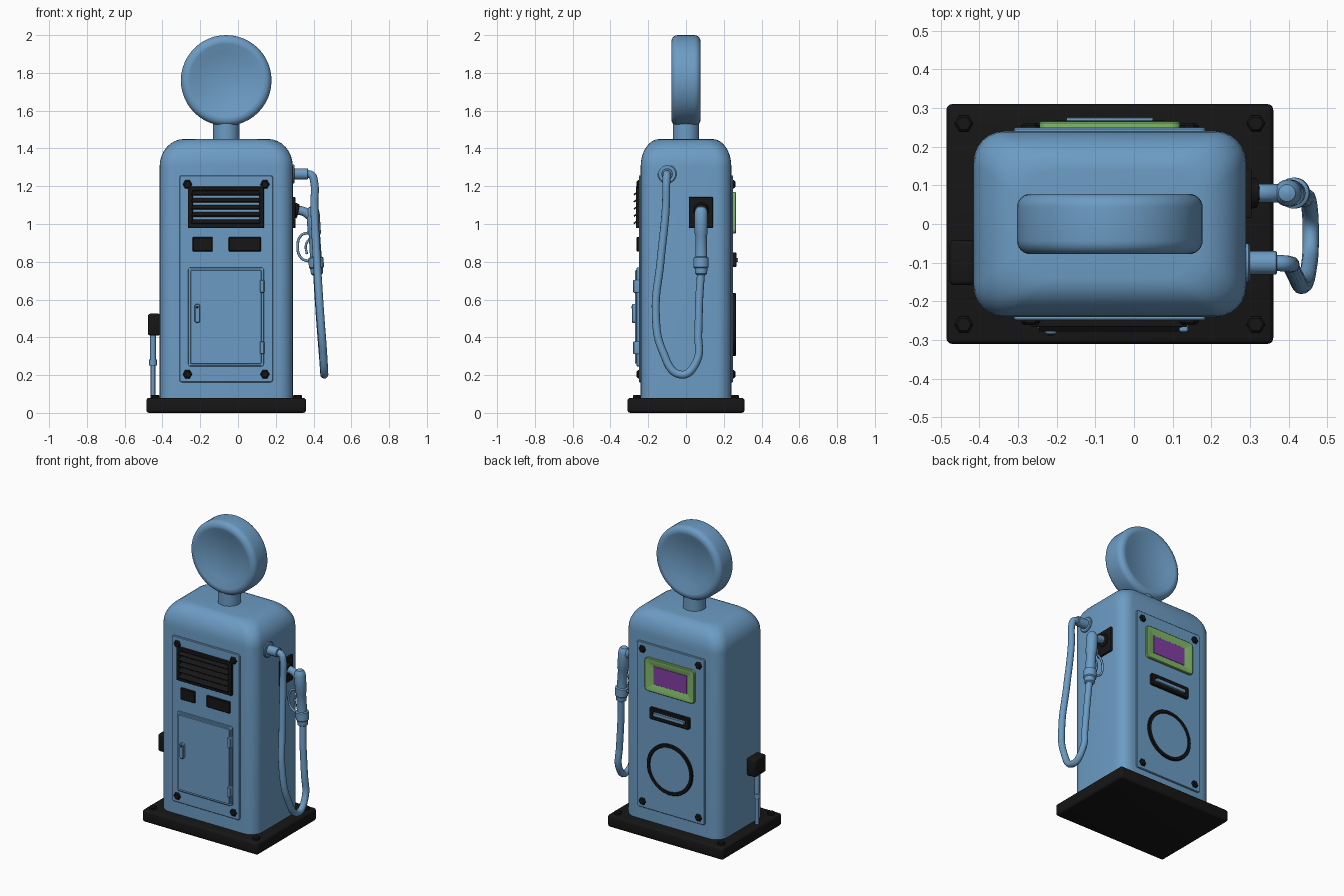
import bpy, bmesh, math
from mathutils import Vector, Matrix

if "Cube" in bpy.data.objects:
    bpy.data.objects.remove(bpy.data.objects["Cube"])

def mat(name, c):
    m = bpy.data.materials.new(name)
    m.diffuse_color = (*c, 1)
    m.use_nodes = True
    m.node_tree.nodes["Principled BSDF"].inputs["Base Color"].default_value = m.diffuse_color
    return m

BLUE = mat("blue_paint", (0.15, 0.33, 0.55))
BLACK = mat("black_metal", (0.008, 0.008, 0.008))
GREEN = mat("green_trim", (0.22, 0.48, 0.14))
PURPLE = mat("purple_screen", (0.22, 0.05, 0.38))
CX = -0.0625  # centre line of the cabinet

def finish(name, bm, m):
    bmesh.ops.recalc_face_normals(bm, faces=bm.faces)
    me = bpy.data.meshes.new(name)
    bm.to_mesh(me)
    bm.free()
    me.materials.append(m)
    o = bpy.data.objects.new(name, me)
    bpy.context.collection.objects.link(o)
    return o

def loft(name, rings, m):
    """Skin a list of point rings and cap both ends."""
    bm = bmesh.new()
    vs = [[bm.verts.new(p) for p in r] for r in rings]
    n = len(vs[0])
    for a, b in zip(vs, vs[1:]):
        for i in range(n):
            bm.faces.new((a[i], a[(i + 1) % n], b[(i + 1) % n], b[i]))
    bm.faces.new(vs[0])
    bm.faces.new(vs[-1])
    return finish(name, bm, m)

def rounded(hx, hy, r, n=6):
    pts = []
    for k, (sx, sy) in enumerate(((1, 1), (-1, 1), (-1, -1), (1, -1))):
        for i in range(n + 1):
            a = math.pi / 2 * (k + i / n)
            pts.append((sx * (hx - r) + r * math.cos(a), sy * (hy - r) + r * math.sin(a)))
    return pts

def plate(name, cx, cz, side, rings, m):
    """Rounded plate on the front (side -1) or back (side 1); rings are (half x, half z, radius, depth)."""
    return loft(name, [[(cx + u, side * d, cz + v) for u, v in rounded(hx, hz, r, 4)]
                       for hx, hz, r, d in rings], m)

def slab(name, cx, cz, side, hx, hz, d0, d1, m, r=0.01, ch=0.004):
    return plate(name, cx, cz, side, [(hx, hz, r, d0), (hx, hz, r, d1 - ch),
                                      (hx - ch, hz - ch, r * 0.7, d1)], m)

def box(name, lo, hi, m, bev=0.0, tilt=0.0):
    lo, hi = Vector(lo), Vector(hi)
    bm = bmesh.new()
    bmesh.ops.create_cube(bm, size=1)
    bmesh.ops.scale(bm, vec=hi - lo, verts=bm.verts)
    if bev:
        bmesh.ops.bevel(bm, geom=bm.edges[:], offset=bev, segments=3, profile=0.5, affect='EDGES')
    bmesh.ops.rotate(bm, matrix=Matrix.Rotation(tilt, 3, 'X'), verts=bm.verts)
    bmesh.ops.translate(bm, vec=(lo + hi) / 2, verts=bm.verts)
    return finish(name, bm, m)

def lathe(name, origin, axis, prof, m, n=32):
    """Turn (radius, distance) pairs around an axis."""
    q = Vector(axis).to_track_quat('Z', 'Y')
    o = Vector(origin)
    return loft(name, [[o + q @ Vector((r * math.cos(2 * math.pi * i / n),
                                        r * math.sin(2 * math.pi * i / n), h))
                        for i in range(n)] for r, h in prof], m)

def tube(name, pts, r, m, cyclic=False):
    cu = bpy.data.curves.new(name, 'CURVE')
    cu.dimensions = '3D'
    cu.bevel_depth, cu.bevel_resolution, cu.resolution_u = r, 4, 8
    cu.use_fill_caps = True
    s = cu.splines.new('BEZIER')
    s.bezier_points.add(len(pts) - 1)
    for b, p in zip(s.bezier_points, pts):
        b.co = p
        b.handle_left_type = b.handle_right_type = 'AUTO'
    s.use_cyclic_u = cyclic
    cu.materials.append(m)
    o = bpy.data.objects.new(name, cu)
    bpy.context.collection.objects.link(o)
    bpy.ops.object.select_all(action='DESELECT')
    o.select_set(True)
    bpy.context.view_layer.objects.active = o
    bpy.ops.object.convert(target='MESH')

# base slab with anchor bolts
box("base", (CX - 0.4225, -0.31, 0), (CX + 0.4225, 0.31, 0.08), BLACK, 0.015)
for x in (-0.44, 0.315):
    for y in (-0.26, 0.26):
        lathe("anchor_bolt", (x, y, 0.075), (0, 0, 1), [(0.024, 0), (0.024, 0.015), (0.018, 0.021)], BLACK, 6)

# cabinet with a domed top edge
levels = [(0, 0.075), (0, 1.305)]
for i in range(1, 9):
    a = math.pi / 2 * i / 8
    levels.append((1 - math.cos(a), 1.305 + 0.145 * math.sin(a)))
loft("cabinet", [[(CX + u, v, z) for u, v in rounded(0.3525 - 0.13 * t, 0.24 - 0.1 * t, 0.08)]
                 for t, z in levels], BLUE)

# neck and round globe with dished faces
lathe("neck", (CX, 0, 1.44), (0, 0, 1), [(0.07, 0), (0.07, 0.12)], BLUE)
half = [(0.152, 0.055), (0.195, 0.078), (0.205, 0.078)]
half += [(0.205 + 0.035 * math.sin(a), 0.043 + 0.035 * math.cos(a))
         for a in (math.pi / 12 * k for k in range(1, 7))]
lathe("globe", (CX, 0, 1.76), (0, 1, 0), [(r, -h) for r, h in half] + half[::-1], BLUE, 48)

# front and back panels with corner bolts
for side, label in ((-1, "front"), (1, "back")):
    slab(label + "_panel", CX, 0.71, side, 0.248, 0.548, 0.23, 0.25, BLUE, 0.015)
    for x in (CX - 0.205, CX + 0.205):
        for z in (0.205, 1.21):
            lathe(label + "_panel_bolt", (x, side * 0.245, z), (0, side, 0),
                  [(0.025, 0), (0.025, 0.009), (0.017, 0.016)], BLACK, 6)

# louvred vent
for z in (0.989, 1.187):
    box("vent_rail", (-0.265, -0.266, z - 0.011), (0.137, -0.245, z + 0.011), BLACK, 0.003)
for x in (-0.252, 0.124):
    box("vent_stile", (x - 0.013, -0.266, 0.98), (x + 0.013, -0.245, 1.198), BLACK, 0.003)
for i in range(5):
    z = 1.012 + i * 0.038
    box("vent_slat", (-0.245, -0.279, z - 0.004), (0.117, -0.247, z + 0.004), BLACK, 0, math.radians(35))

# small front boxes
slab("small_plate", -0.187, 0.893, -1, 0.053, 0.038, 0.245, 0.262, BLACK, 0.004)
slab("wide_plate", 0.036, 0.893, -1, 0.085, 0.038, 0.245, 0.262, BLACK, 0.004)

# service door, hinges and handle
plate("door", -0.064, 0.508, -1, [(0.202, 0.262, 0.012, 0.245), (0.202, 0.262, 0.012, 0.259),
                                  (0.198, 0.258, 0.01, 0.262), (0.188, 0.248, 0.006, 0.262),
                                  (0.186, 0.246, 0.006, 0.269)], BLUE)
for z in (0.345, 0.67):
    slab("hinge", 0.128, z, -1, 0.012, 0.034, 0.25, 0.28, BLUE, 0.006)
slab("handle", -0.215, 0.527, -1, 0.015, 0.05, 0.26, 0.286, BLUE, 0.012)
lathe("handle_lock", (-0.215, -0.284, 0.56), (0, -1, 0), [(0.007, 0), (0.007, 0.004)], BLACK, 12)

# back display
plate("display_frame", CX, 1.06, 1, [(0.182, 0.11, 0.022, 0.245), (0.182, 0.11, 0.022, 0.261),
                                     (0.178, 0.106, 0.02, 0.265), (0.155, 0.083, 0.012, 0.265),
                                     (0.125, 0.062, 0.004, 0.254)], GREEN)
slab("display_screen", CX, 1.06, 1, 0.122, 0.06, 0.252, 0.256, PURPLE, 0.003, 0.001)

# card slot
plate("slot_bezel", CX, 0.81, 1, [(0.145, 0.038, 0.008, 0.245), (0.145, 0.038, 0.008, 0.264),
                                  (0.14, 0.033, 0.006, 0.268), (0.118, 0.016, 0.003, 0.268),
                                  (0.116, 0.014, 0.003, 0.258)], BLACK)
slab("slot_bar", CX, 0.81, 1, 0.112, 0.011, 0.255, 0.275, BLUE, 0.003, 0.001)

# round back ring with disc
lathe("back_ring", (CX, 0.245, 0.468), (0, 1, 0),
      [(0.166, 0), (0.166, 0.016), (0.162, 0.02), (0.147, 0.02), (0.143, 0.012)], BLACK, 48)
lathe("back_disc", (CX, 0.25, 0.468), (0, 1, 0), [(0.143, 0), (0.143, 0.009)], BLUE, 48)

# side junction box and conduit
box("junction_box", (-0.477, -0.158, 0.41), (-0.41, -0.042, 0.525), BLACK, 0.012)
lathe("conduit", (-0.45, -0.1, 0.075), (0, 0, 1),
      [(0.012, 0), (0.012, 0.175), (0.02, 0.175), (0.02, 0.207), (0.015, 0.207), (0.015, 0.34)], BLUE, 16)

# hose outlet
lathe("hose_outlet", (0.28, -0.1, 1.265), (1, 0, 0),
      [(0.05, 0), (0.05, 0.016), (0.045, 0.02), (0.03, 0.02), (0.03, 0.087), (0.027, 0.09)], BLUE)

# hose hanging in a loop
tube("hose", [(0.36, -0.1, 1.265), (0.39, -0.102, 1.258), (0.403, -0.104, 1.225), (0.404, -0.106, 1.1),
              (0.418, -0.135, 0.8), (0.435, -0.16, 0.53), (0.45, -0.125, 0.33), (0.457, -0.025, 0.202),
              (0.452, 0.055, 0.27), (0.44, 0.065, 0.42), (0.427, 0.07, 0.6), (0.418, 0.08, 0.75)], 0.021, BLUE)

# nozzle holster
box("holster_plate", (0.28, 0.015, 0.978), (0.304, 0.142, 1.143), BLACK, 0.004)
lathe("holster_socket", (0.295, 0.08, 1.072), (1, 0, -0.2), [(0.042, 0), (0.038, 0.022), (0.028, 0.025)], BLACK)

# nozzle: spout, grip and trigger guard
tube("spout", [(0.3, 0.08, 1.075), (0.35, 0.08, 1.065), (0.395, 0.08, 1.03)], 0.024, BLUE)
top, end = Vector((0.395, 0.08, 1.095)), Vector((0.418, 0.08, 0.73))
lathe("nozzle", top, end - top,
      [(0.008, 0), (0.022, 0.006), (0.032, 0.022), (0.035, 0.04), (0.035, 0.145), (0.03, 0.155), (0.031, 0.27),
       (0.04, 0.275), (0.04, 0.325), (0.034, 0.331), (0.031, 0.36), (0.022, 0.366)], BLUE)
tube("trigger_guard", [(0.38, 0.08, 0.955), (0.335, 0.08, 0.94), (0.316, 0.08, 0.885),
                       (0.335, 0.08, 0.82), (0.385, 0.08, 0.8)], 0.007, BLUE)
tube("trigger", [(0.385, 0.08, 0.93), (0.36, 0.08, 0.89), (0.365, 0.08, 0.84)], 0.006, BLUE)

# smooth shading with sharp edges kept
bpy.ops.object.select_all(action='SELECT')
bpy.ops.object.shade_smooth_by_angle(angle=math.radians(32))
